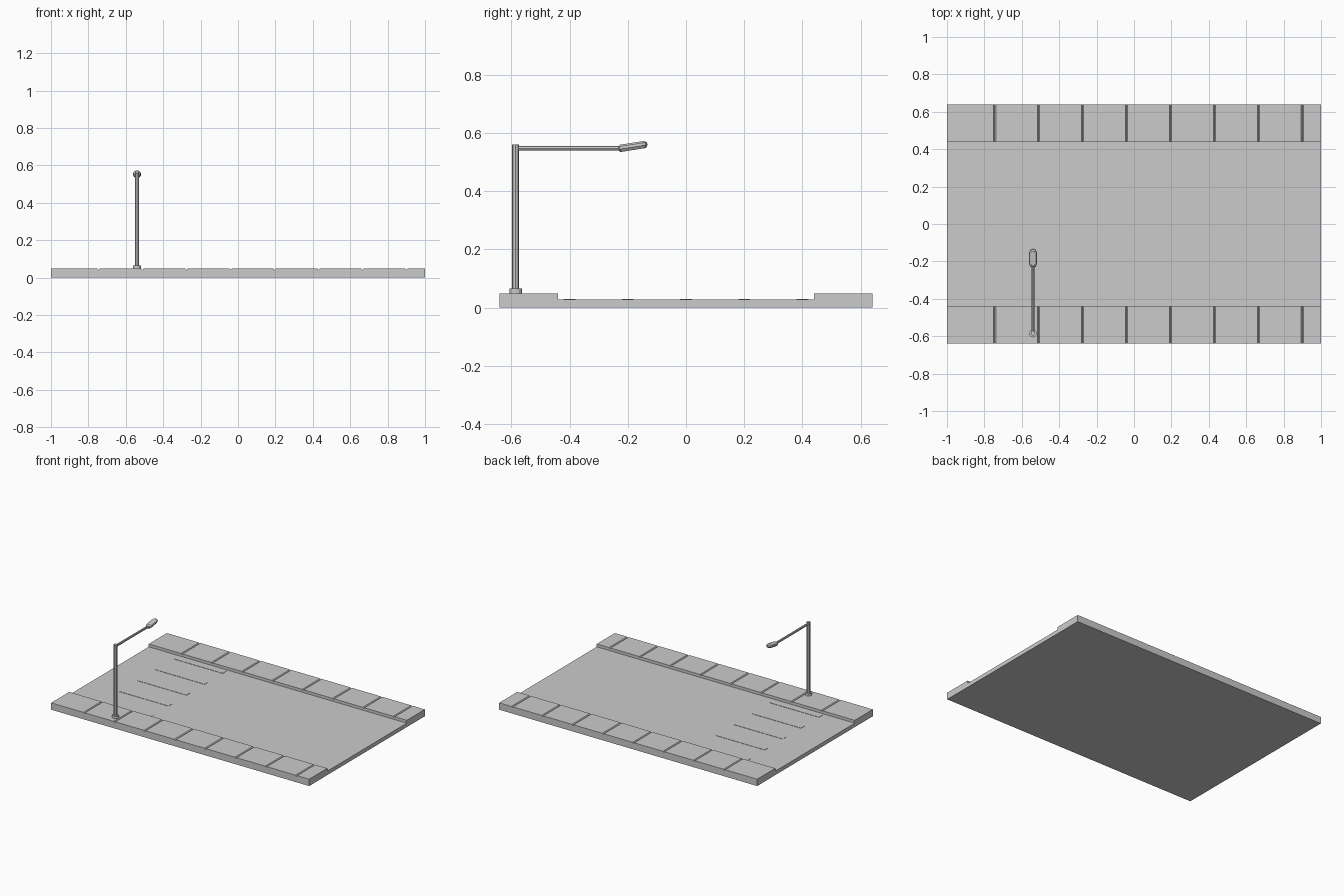
import bpy, bmesh, math
from mathutils import Matrix, Vector

cube = bpy.data.objects.get("Cube")
if cube:
    bpy.data.objects.remove(cube, do_unlink=True)

grey = bpy.data.materials.new("concrete_grey")
grey.use_nodes = True
COLOUR = (0.6, 0.6, 0.6, 1)
grey.diffuse_color = COLOUR
grey.node_tree.nodes["Principled BSDF"].inputs["Base Color"].default_value = COLOUR


def finish(name, bm):
    bmesh.ops.recalc_face_normals(bm, faces=bm.faces)
    mesh = bpy.data.meshes.new(name)
    bm.to_mesh(mesh)
    bm.free()
    mesh.materials.append(grey)
    obj = bpy.data.objects.new(name, mesh)
    bpy.context.collection.objects.link(obj)
    return obj


def box(name, lo, hi):
    bm = bmesh.new()
    lo, hi = Vector(lo), Vector(hi)
    bmesh.ops.create_cube(bm, size=1, matrix=Matrix.Translation((lo + hi) / 2)
                          @ Matrix.Diagonal((*(hi - lo), 1)))
    return finish(name, bm)


def rod(name, start, end, radius, sides):
    bm = bmesh.new()
    start, end = Vector(start), Vector(end)
    axis = end - start
    turn = axis.to_track_quat('Z', 'Y').to_matrix().to_4x4()
    bmesh.ops.create_cone(bm, cap_ends=True, segments=sides, radius1=radius,
                          radius2=radius, depth=axis.length,
                          matrix=Matrix.Translation((start + end) / 2) @ turn)
    return finish(name, bm)


def pavement(name, y0, y1, top):
    # Slab profile with V joints along the top, swept across the strip
    profile = [(-1, 0), (-1, top)]
    for i in range(8):
        x = -0.745 + 0.235 * i
        profile += [(x - 0.006, top), (x, top - 0.007), (x + 0.006, top)]
    profile += [(1, top), (1, 0)]
    bm = bmesh.new()
    face = bm.faces.new([bm.verts.new((x, y0, z)) for x, z in profile])
    swept = bmesh.ops.extrude_face_region(bm, geom=[face])
    verts = [g for g in swept["geom"] if isinstance(g, bmesh.types.BMVert)]
    bmesh.ops.translate(bm, verts=verts, vec=(0, y1 - y0, 0))
    return finish(name, bm)


# Ground
ROAD, WALK = 0.028, 0.048
box("road", (-1, -0.44, 0), (1, 0.44, ROAD))
pavement("front_pavement", -0.64, -0.44, WALK)
pavement("back_pavement", 0.44, 0.64, WALK)

# Crossing stripes
for i in range(5):
    y = -0.4 + 0.2 * i
    box(f"crossing_stripe_{i + 1}", (-0.765, y - 0.02, ROAD - 0.002),
        (-0.385, y + 0.02, ROAD + 0.002))

# Street lamp post
PX, PY = -0.54, -0.585
rod("lamp_base", (PX, PY, WALK - 0.003), (PX, PY, 0.065), 0.021, 12)
rod("lamp_post", (PX, PY, WALK), (PX, PY, 0.56), 0.012, 8)
rod("lamp_arm", (PX, PY, 0.547), (PX, -0.21, 0.547), 0.008, 8)

# Lamp head: stacked rounded outlines, tilted up at the tip
bm = bmesh.new()
rings = []
for z, half_width in ((-0.010, 0.014), (0, 0.021), (0.009, 0.019), (0.015, 0.010)):
    ring = []
    for end in (1, -1):
        for step in range(5):
            a = math.pi * step / 4
            ring.append(bm.verts.new((end * half_width * math.cos(a),
                                      end * (0.031 + half_width * math.sin(a)), z)))
    rings.append(ring)
for low, high in zip(rings, rings[1:]):
    for i in range(len(low)):
        j = (i + 1) % len(low)
        bm.faces.new((low[i], low[j], high[j], high[i]))
bm.faces.new(rings[0])
bm.faces.new(rings[-1])
head = finish("lamp_head", bm)
head.location = (PX, -0.183, 0.551)
head.rotation_euler.x = math.radians(9)
